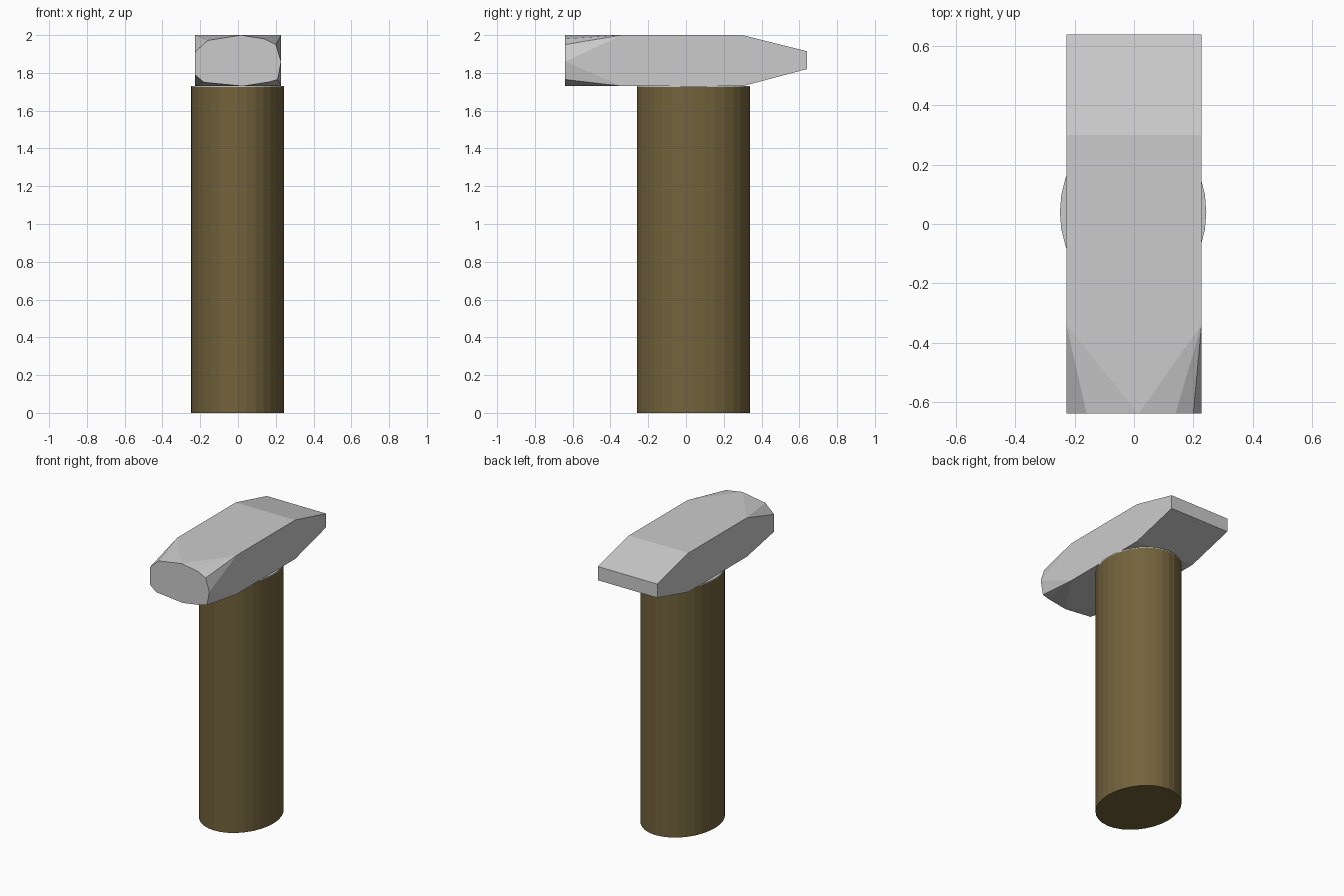
import bpy, bmesh
from mathutils import Matrix

if "Cube" in bpy.data.objects:
    bpy.data.objects.remove(bpy.data.objects["Cube"])


def finish(name, bm, mat=None):
    bmesh.ops.recalc_face_normals(bm, faces=bm.faces)
    me = bpy.data.meshes.new(name)
    bm.to_mesh(me)
    bm.free()
    ob = bpy.data.objects.new(name, me)
    bpy.context.collection.objects.link(ob)
    if mat:
        me.materials.append(mat)
    return ob


def oval_column(name, z0, z1, mat=None):
    bm = bmesh.new()
    m = Matrix.Translation((-0.003, 0.04, (z0 + z1) / 2)) @ Matrix.Diagonal((0.247, 0.30, 1, 1))
    bmesh.ops.create_cone(bm, cap_ends=True, segments=32, radius1=1, radius2=1,
                          depth=z1 - z0, matrix=m)
    return finish(name, bm, mat)


wood = bpy.data.materials.new("wood")
wood.diffuse_color = (0.17, 0.125, 0.045, 1)
wood.use_nodes = True
wood.node_tree.nodes["Principled BSDF"].inputs["Base Color"].default_value = wood.diffuse_color

# Oval wooden handle with a thin metal cap under the head
oval_column("handle", 0, 1.724, wood)
oval_column("handle_cap", 1.724, 1.73)

# Hammer head: convex body from a rectangular middle, a rear wedge and a rounded striking face
W = 0.228
sections = [(-0.34, 1.73, 2.0), (0.30, 1.73, 2.0), (0.64, 1.82, 1.915)]
points = [(x, y, z) for y, lo, hi in sections for x in (-W, W) for z in (lo, hi)]
face = [(0.015, 2.0), (0.14, 1.98), (0.20, 1.95), (W, 1.86), (0.21, 1.765),
        (0.165, 1.752), (0.025, 1.73), (-0.18, 1.75), (-W, 1.79),
        (-W, 1.91), (-0.16, 1.972)]
points += [(x, -0.64, z) for x, z in face]

bm = bmesh.new()
verts = [bm.verts.new(p) for p in points]
bmesh.ops.convex_hull(bm, input=verts)
bmesh.ops.dissolve_limit(bm, angle_limit=0.01, verts=bm.verts, edges=bm.edges)
finish("hammer_head", bm)
